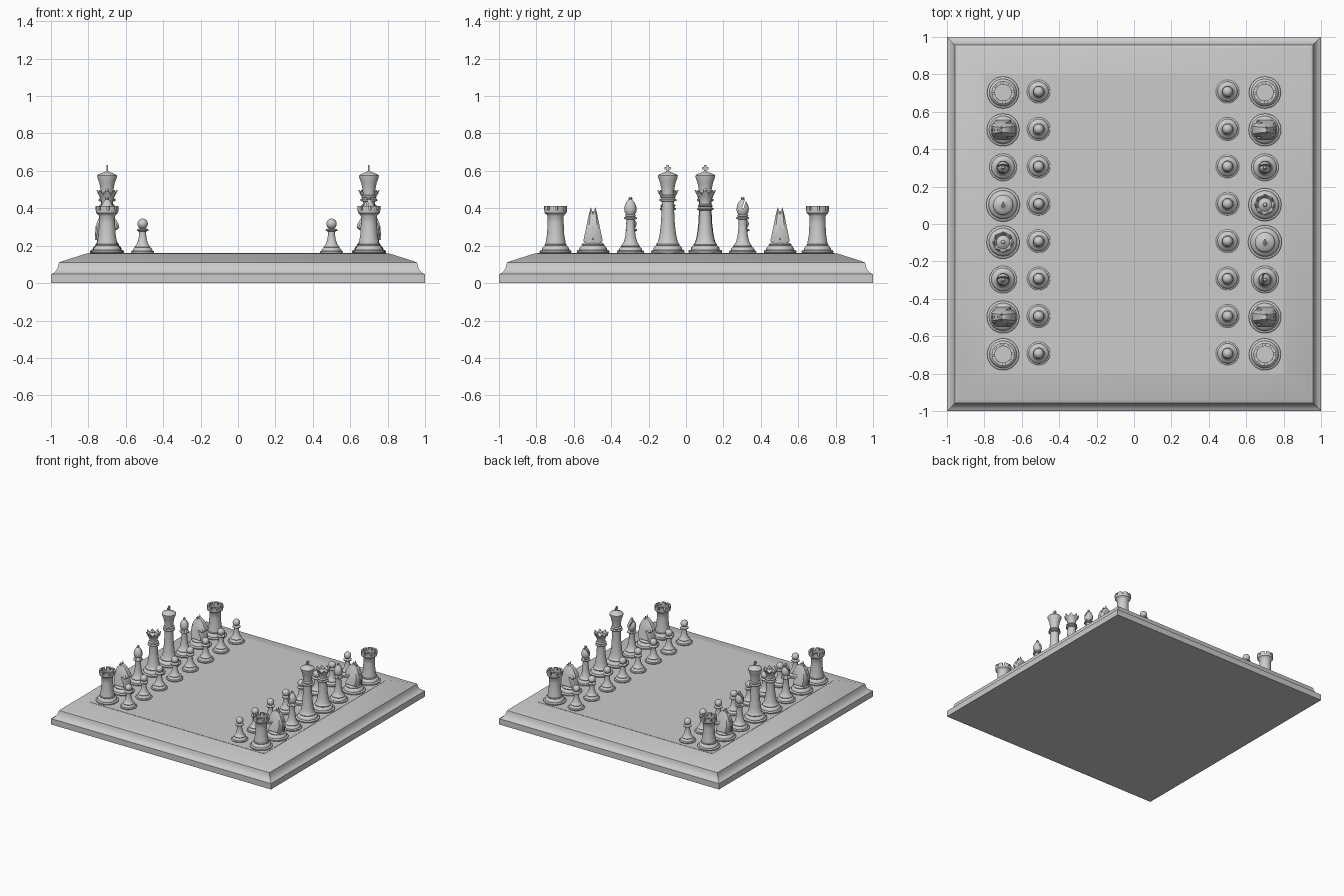
import bpy, bmesh, math
from mathutils import Matrix, Vector

cube = bpy.data.objects.get("Cube")
if cube:
    bpy.data.objects.remove(cube, do_unlink=True)

TOP = 0.16      # height of the playing surface
SEGS = 32

grey = bpy.data.materials.new("plain_grey")
grey.use_nodes = True
grey.diffuse_color = (0.6, 0.6, 0.6, 1)
grey.node_tree.nodes["Principled BSDF"].inputs["Base Color"].default_value = grey.diffuse_color


def lathe(profile, segs=SEGS, start=0.0):
    """Turn (radius, height) points around the z axis."""
    bm = bmesh.new()
    turn = Matrix.Rotation(start, 3, 'Z')
    verts = [bm.verts.new(turn @ Vector((r, 0, z))) for r, z in profile]
    edges = [bm.edges.new(pair) for pair in zip(verts, verts[1:])]
    bmesh.ops.spin(bm, geom=verts + edges, cent=(0, 0, 0), axis=(0, 0, 1),
                   angle=math.tau, steps=segs)
    bmesh.ops.remove_doubles(bm, verts=bm.verts[:], dist=0.0004)
    return bm


def add_box(bm, size, centre):
    place = Matrix.Translation(centre) @ Matrix.Diagonal((*size, 1))
    bmesh.ops.create_cube(bm, size=1, matrix=place)


def add_ball(bm, radius, z):
    bmesh.ops.create_uvsphere(bm, u_segments=16, v_segments=10, radius=radius,
                              matrix=Matrix.Translation((0, 0, z)))


def finish(bm, name, angle=40):
    bmesh.ops.recalc_face_normals(bm, faces=bm.faces[:])
    mesh = bpy.data.meshes.new(name)
    bm.to_mesh(mesh)
    bm.free()
    mesh.materials.append(grey)
    mesh.shade_smooth()
    mesh.set_sharp_from_angle(angle=math.radians(angle))
    return mesh


def place(mesh, name, x=0, y=0, z=TOP, turn=0):
    obj = bpy.data.objects.new(name, mesh)
    obj.location = (x, y, z)
    obj.rotation_euler.z = turn
    bpy.context.collection.objects.link(obj)
    return obj


def foot(r):
    """Shared stepped, rounded foot of every piece, scaled by its radius."""
    steps = [(0, 0), (.96, 0), (1, .05), (1, .13), (.95, .18), (.86, .2), (.86, .24),
             (.84, .32), (.76, .42), (.68, .47), (.7, .5), (.7, .54), (.64, .58)]
    return [(a * r, b * r) for a, b in steps]


# Board: four-sided moulded frame and a thin rounded panel
root2 = math.sqrt(2)
frame = [(0, 0), (1, 0), (1, .048), (.985, .055), (.972, .068), (.963, .085),
         (.957, .11), (.94, .117), (.81, .158), (.795, .159), (0, .159)]
board = lathe([(r * root2, z) for r, z in frame], 4, math.pi / 4)
place(finish(board, "board_frame", 30), "board_frame", z=0)

panel = bmesh.new()
add_box(panel, (1.59, 1.59, .006), (0, 0, 0))
corners = [e for e in panel.edges if abs(e.verts[0].co.z - e.verts[1].co.z) > .001]
bmesh.ops.bevel(panel, geom=corners, offset=.02, segments=5, profile=.5, affect='EDGES')
place(finish(panel, "playing_panel", 30), "playing_panel", z=TOP - .002)

# Pawn
bm = lathe(foot(.062) + [(.03, .05), (.022, .075), (.018, .105), (.019, .115),
                         (.031, .12), (.031, .126), (.02, .132), (0, .135)])
add_ball(bm, .028, .157)
pawn = finish(bm, "pawn")

# Rook: the battlements are raised from the rim of the turned body
rim = .232
bm = lathe(foot(.085) + [(.052, .065), (.046, .1), (.043, .16), (.043, .198), (.05, .208),
                         (.059, .216), (.061, rim), (.044, rim), (.044, .215), (0, .215)])
merlons = []
for f in bm.faces:
    c = f.calc_center_median()
    if abs(c.z - rim) < .001:
        step = int((math.atan2(c.y, c.x) % math.tau) / math.tau * SEGS)
        if step % 4:
            merlons.append(f)
raised = bmesh.ops.extrude_face_region(bm, geom=merlons)["geom"]
bmesh.ops.translate(bm, vec=(0, 0, .02),
                    verts=[v for v in raised if isinstance(v, bmesh.types.BMVert)])
bmesh.ops.delete(bm, geom=merlons, context='FACES')
rook = finish(bm, "rook", 35)

# Knight: side outline carried through four layers, narrower towards the top
outline = [(-.05, .05), (-.062, .11), (-.056, .16), (-.038, .2), (-.012, .225), (.01, .222),
           (.035, .2), (.062, .155), (.066, .137), (.052, .124), (.035, .137), (.014, .137),
           (.027, .11), (.047, .08), (.05, .05)]
bm = lathe(foot(.087) + [(.045, .058), (0, .06)])
rings = []
for side, shrink in ((-1, .82), (-.6, 1), (.6, 1), (1, .82)):
    ring = []
    for x, z in outline:
        half = .052 - (z - .05) * .17
        ring.append(bm.verts.new((x * shrink, side * half, .13 + (z - .13) * shrink)))
    rings.append(ring)
for a, b in zip(rings, rings[1:]):
    for i in range(len(a)):
        j = (i + 1) % len(a)
        bm.faces.new((a[i], a[j], b[j], b[i]))
bm.faces.new(rings[0])
bm.faces.new(rings[-1])
for side in (-1, 1):
    bmesh.ops.create_cone(bm, cap_ends=True, segments=8, radius1=.011, radius2=.001, depth=.04,
                          matrix=Matrix.Translation((-.008, side * .012, .224)))
for k in range(4):      # mane locks down the back of the neck
    add_box(bm, (.014, .012, .04), (-.058 + k * k * .004, 0, .09 + k * .036))
knight = finish(bm, "knight", 35)

# Bishop: turned body with a slanted cut through the mitre
bm = lathe(foot(.073) + [(.036, .06), (.028, .09), (.023, .13), (.021, .175), (.022, .18),
                         (.035, .184), (.035, .19), (.025, .195), (.03, .2), (.024, .207),
                         (.031, .22), (.033, .235), (.03, .255), (.02, .275), (.01, .285),
                         (.009, .288), (.011, .293), (.007, .3), (0, .301)])
body = place(finish(bm, "bishop_body"), "bishop_body")
bm = bmesh.new()
add_box(bm, (.12, .008, .07), (0, 0, .035))
bmesh.ops.rotate(bm, verts=bm.verts[:], matrix=Matrix.Rotation(math.radians(-18), 3, 'X'))
cutter = place(finish(bm, "slit_cutter"), "slit_cutter", z=TOP + .238)
cutter.hide_render = True
cut = body.modifiers.new("slit", 'BOOLEAN')
cut.operation, cut.solver, cut.object = 'DIFFERENCE', 'EXACT', cutter
graph = bpy.context.evaluated_depsgraph_get()
bishop = bpy.data.meshes.new_from_object(body.evaluated_get(graph))
bishop.name = "bishop"
for helper in (body, cutter):
    bpy.data.objects.remove(helper, do_unlink=True)
bishop.set_sharp_from_angle(angle=math.radians(40))

# Queen: the crown rim is pulled into eight points
bm = lathe(foot(.088) + [(.05, .065), (.042, .1), (.035, .15), (.031, .22), (.032, .228),
                         (.043, .233), (.043, .24), (.034, .247), (.04, .252), (.04, .257),
                         (.03, .264), (.031, .28), (.04, .305), (.054, .326), (.047, .326),
                         (.036, .312), (.024, .322), (.01, .33), (0, .331)])
for v in bm.verts:
    if v.co.z > .32 and v.co.xy.length > .04:
        wave = math.cos(8 * math.atan2(v.co.y, v.co.x))
        v.co.z += .012 * wave
        v.co.xy *= 1 + .06 * wave
add_ball(bm, .011, .337)
queen = finish(bm, "queen")

# King: flared cup, domed cap and a flat cross
bm = lathe(foot(.09) + [(.052, .065), (.044, .1), (.037, .16), (.032, .26), (.033, .275),
                        (.045, .28), (.045, .288), (.035, .294), (.041, .299), (.041, .305),
                        (.032, .311), (.034, .34), (.041, .375), (.052, .405), (.053, .414),
                        (.048, .42), (.03, .428), (.012, .434), (.008, .44), (0, .441)])
add_box(bm, (.008, .012, .04), (0, 0, .452))
add_box(bm, (.008, .034, .013), (0, 0, .454))
king = finish(bm, "king")

# Set out both armies facing each other
half_turn = math.pi
for side, label in ((-1, "left_x_minus"), (1, "right_x_plus")):
    row = [rook, knight, bishop, queen, king, bishop, knight, rook]
    if side > 0:
        row[3], row[4] = king, queen
    for i, mesh in enumerate(row):
        y = (i - 3.5) * .2 + .003
        turn = half_turn if mesh is knight and side > 0 else 0
        if mesh is bishop and side > 0 and y < 0:
            turn = half_turn / 2
        place(mesh, f"{mesh.name}_{label}_{i}", side * .7, y, TOP, turn)
        place(pawn, f"pawn_{label}_{i}", side * .505 - .005, y + .005)
